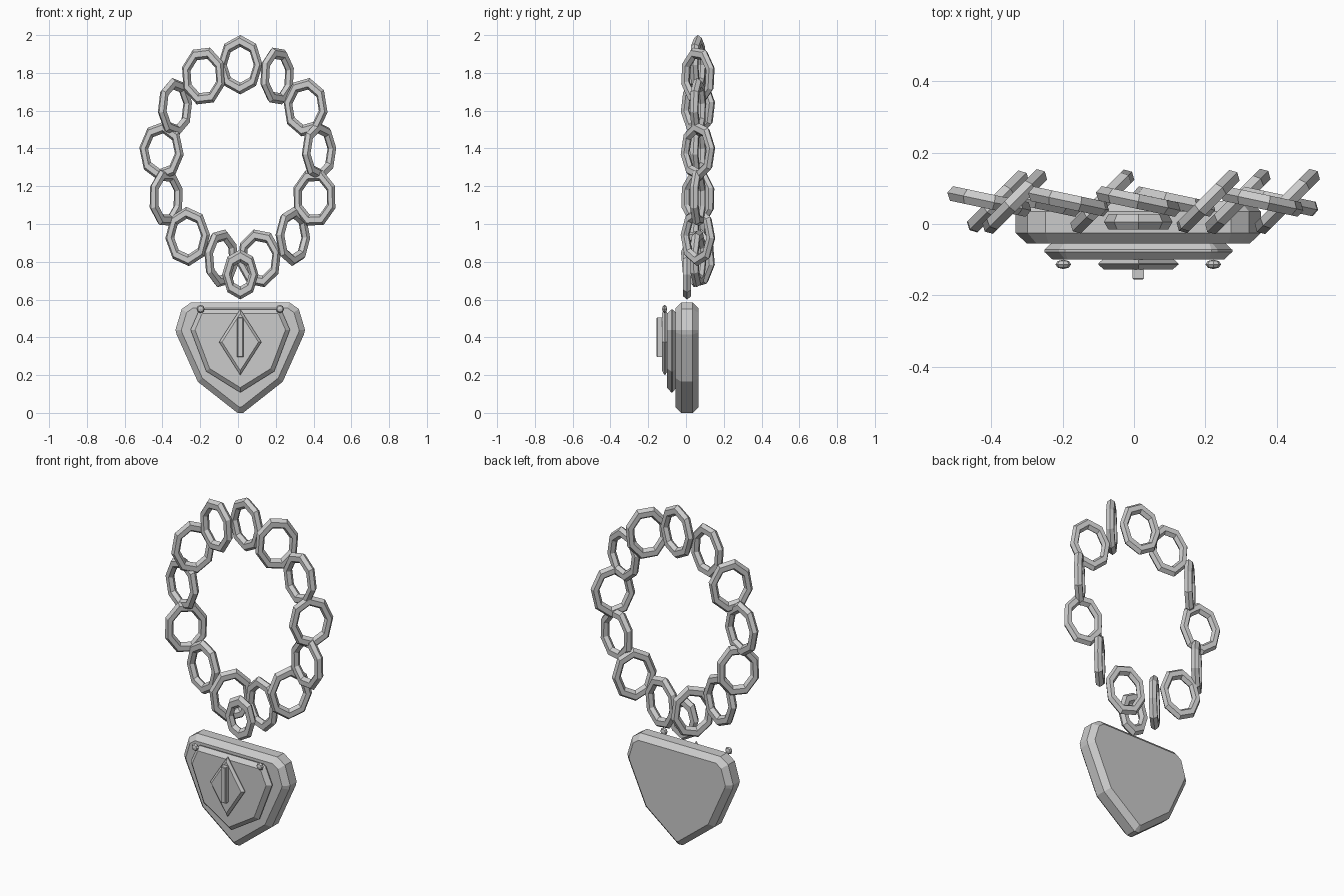
import bpy, bmesh
from math import sin, cos, pi, radians
from mathutils import Matrix

if "Cube" in bpy.data.objects:
    bpy.data.objects.remove(bpy.data.objects["Cube"])

CX = 0.012  # centre line of the pendant


def finish(name, bm):
    bmesh.ops.recalc_face_normals(bm, faces=bm.faces)
    me = bpy.data.meshes.new(name)
    bm.to_mesh(me)
    bm.free()
    ob = bpy.data.objects.new(name, me)
    bpy.context.collection.objects.link(ob)
    return ob


def plate(name, half, y0, y1, bevel):
    """Slab from a half outline (top to bottom, x >= 0), mirrored, with bevelled rims."""
    pts = half + [(-x, z) for x, z in reversed(half) if x > 0]
    bm = bmesh.new()
    f = bm.faces.new([bm.verts.new((CX + x, y0, z)) for x, z in pts])
    r = bmesh.ops.extrude_face_region(bm, geom=[f])
    for v in r["geom"]:
        if isinstance(v, bmesh.types.BMVert):
            v.co.y = y1
    bmesh.ops.recalc_face_normals(bm, faces=bm.faces)
    rims = [e for e in bm.edges if abs(e.verts[0].co.y - e.verts[1].co.y) < 1e-5]
    if bevel:
        bmesh.ops.bevel(bm, geom=rims, offset=bevel, segments=1, affect='EDGES')
    return finish(name, bm)


def link(name, loc, major, minor, spin, turn, stretch=1.3, sides=8, tube=6):
    """Low-poly ring in the xz plane, spun in plane, stretched in z, turned about z."""
    bm = bmesh.new()
    rows = []
    for i in range(sides):
        a = 2 * pi * i / sides + spin
        row = []
        for j in range(tube):
            b = 2 * pi * j / tube
            r = major + minor * cos(b)
            row.append(bm.verts.new((r * sin(a), minor * sin(b), r * cos(a) * stretch)))
        rows.append(row)
    for i in range(sides):
        p, q = rows[i], rows[(i + 1) % sides]
        for j in range(tube):
            k = (j + 1) % tube
            bm.faces.new((p[j], p[k], q[k], q[j]))
    bm.transform(Matrix.Translation(loc) @ Matrix.Rotation(turn, 4, 'Z'))
    return finish(name, bm)


# pendant: body, raised plate, diamond, centre bar
plate("pendant_body", [(0.26, 0.585), (0.31, 0.55), (0.343, 0.44), (0.337, 0.415),
                       (0.225, 0.165), (0.015, 0.0)], -0.055, 0.065, 0.03)
plate("raised_plate", [(0.205, 0.548), (0.222, 0.535), (0.263, 0.44), (0.18, 0.22),
                       (0.0, 0.108)], -0.1, -0.05, 0.022)
plate("diamond", [(0.0, 0.55), (0.112, 0.375), (0.0, 0.2)], -0.127, -0.097, 0.013)
plate("centre_bar", [(0.016, 0.505), (0.016, 0.295)], -0.155, -0.12, 0.003)

# rivets
for s, side in ((-1, "left"), (1, "right")):
    bm = bmesh.new()
    bmesh.ops.create_uvsphere(bm, u_segments=8, v_segments=4, radius=0.022)
    bm.transform(Matrix.Translation((CX + s * 0.21, -0.113, 0.55))
                 @ Matrix.Diagonal((1, 0.6, 1, 1)) @ Matrix.Rotation(pi / 2, 4, 'X'))
    finish("rivet_" + side, bm)

# chain of 13 links around an ellipse, turned alternately, plus the hanging link
for k in range(13):
    a = 2 * pi * k / 13
    link(f"chain_link_{k + 1}", (CX + 0.42 * sin(a), 0.063, 1.323 + 0.52 * cos(a)),
         0.097, 0.024, a, radians(45 if k % 2 else -12))
link("hanging_link", (CX, 0.006, 0.733), 0.071, 0.025, 0, 0, 1.38)
